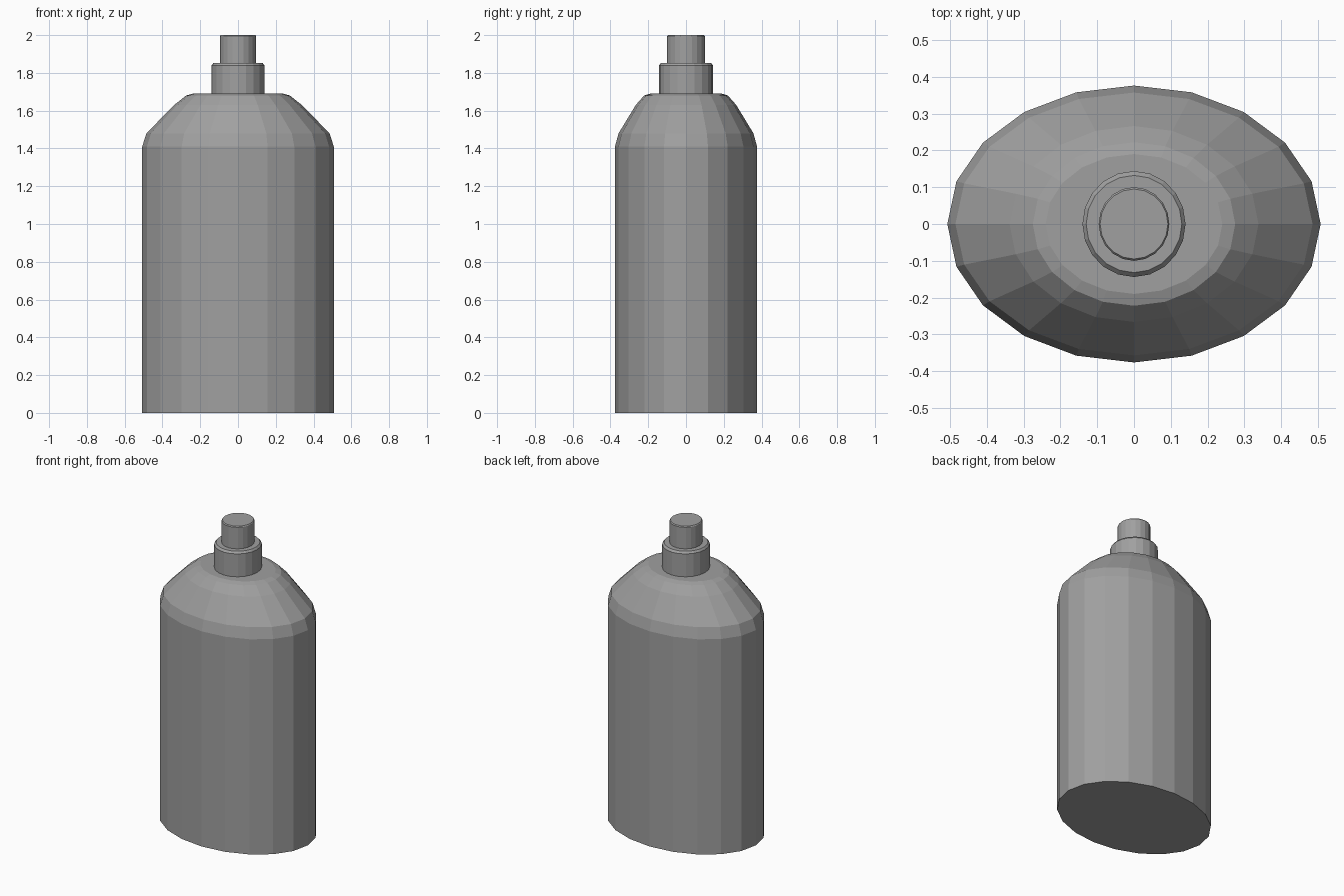
import bpy, bmesh
from math import cos, sin, tau

cube = bpy.data.objects.get("Cube")
if cube:
    bpy.data.objects.remove(cube, do_unlink=True)

SIDES = 20

grey = bpy.data.materials.new("plain grey")
grey.use_nodes = True
colour = (0.35, 0.35, 0.35, 1)
grey.diffuse_color = colour
grey.node_tree.nodes["Principled BSDF"].inputs["Base Color"].default_value = colour


def oval_loft(name, profile):
    """Stack oval rings (x radius, y radius, height) into a capped solid."""
    bm = bmesh.new()
    rings = [[bm.verts.new((rx * cos(tau * i / SIDES), ry * sin(tau * i / SIDES), z))
              for i in range(SIDES)] for rx, ry, z in profile]
    for low, high in zip(rings, rings[1:]):
        for i in range(SIDES):
            j = (i + 1) % SIDES
            bm.faces.new((low[i], low[j], high[j], high[i]))
    bm.faces.new(rings[0][::-1])
    bm.faces.new(rings[-1])
    mesh = bpy.data.meshes.new(name)
    bm.to_mesh(mesh)
    bm.free()
    mesh.materials.append(grey)
    obj = bpy.data.objects.new(name, mesh)
    bpy.context.collection.objects.link(obj)
    return obj


# Oval bottle with a rounded shoulder
oval_loft("bottle_body", [
    (0.507, 0.376, 0), (0.507, 0.376, 1.41), (0.485, 0.357, 1.48),
    (0.338, 0.266, 1.63), (0.275, 0.222, 1.68), (0.24, 0.19, 1.69)])

# Collar with a chamfered rim
oval_loft("neck_collar", [
    (0.14, 0.144, 1.68), (0.14, 0.144, 1.84), (0.13, 0.132, 1.853)])

# Spray button with a fine chamfer
oval_loft("spray_button", [
    (0.096, 0.1, 1.84), (0.096, 0.1, 1.994), (0.092, 0.095, 2.0)])
